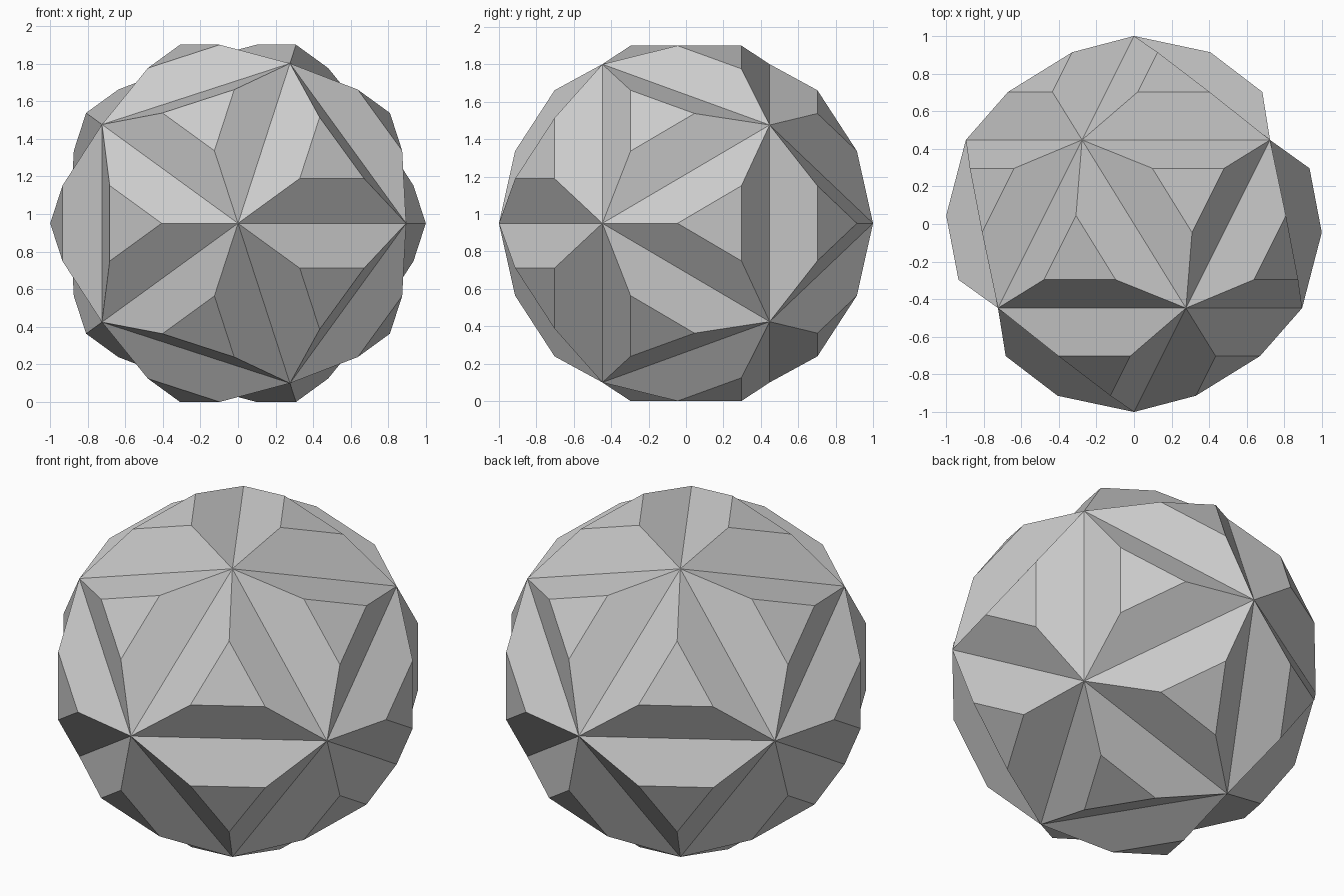
import bpy, bmesh
from math import sin, cos, pi, sqrt
from mathutils import Vector

if "Cube" in bpy.data.objects:
    bpy.data.objects.remove(bpy.data.objects["Cube"])

SHRINK = 0.382    # cap triangle size relative to its base triangle

# Icosahedron with its poles on the y axis
front = Vector((0, -1, 0))
ring_r, ring_y = 2 / sqrt(5), 1 / sqrt(5)
ring = [Vector((ring_r * cos(i * 2 * pi / 5), -ring_y, ring_r * sin(i * 2 * pi / 5)))
        for i in range(5)]
points = [front] + ring
points += [-p for p in points]

core = bmesh.new()
for p in points:
    core.verts.new(p)
bmesh.ops.convex_hull(core, input=core.verts[:])
core.verts.index_update()
triangles = [[v.index for v in f.verts] for f in core.faces]
core.free()

# Raise a truncated pyramid on every triangle, cap corners on the unit sphere
bm = bmesh.new()
base = [bm.verts.new(p) for p in points]
for tri in triangles:
    corners = [points[i] for i in tri]
    centre = sum(corners, Vector()) / 3
    spread = SHRINK * (corners[0] - centre).length
    lift = sqrt(1 - spread ** 2) / centre.length
    cap = [bm.verts.new(centre * lift + (c - centre) * SHRINK) for c in corners]
    bm.faces.new(cap)
    for i in range(3):
        j = (i + 1) % 3
        bm.faces.new((base[tri[i]], base[tri[j]], cap[j], cap[i]))

# Outward normals, measured from the centre
bm.normal_update()
for f in bm.faces:
    if f.normal.dot(f.calc_center_median()) < 0:
        f.normal_flip()

# Stand on the ground
bottom = min(v.co.z for v in bm.verts)
bmesh.ops.translate(bm, verts=bm.verts[:], vec=(0, 0, -bottom))

mesh = bpy.data.meshes.new("faceted_ball")
bm.to_mesh(mesh)
bm.free()
bpy.context.collection.objects.link(bpy.data.objects.new("faceted_ball", mesh))
